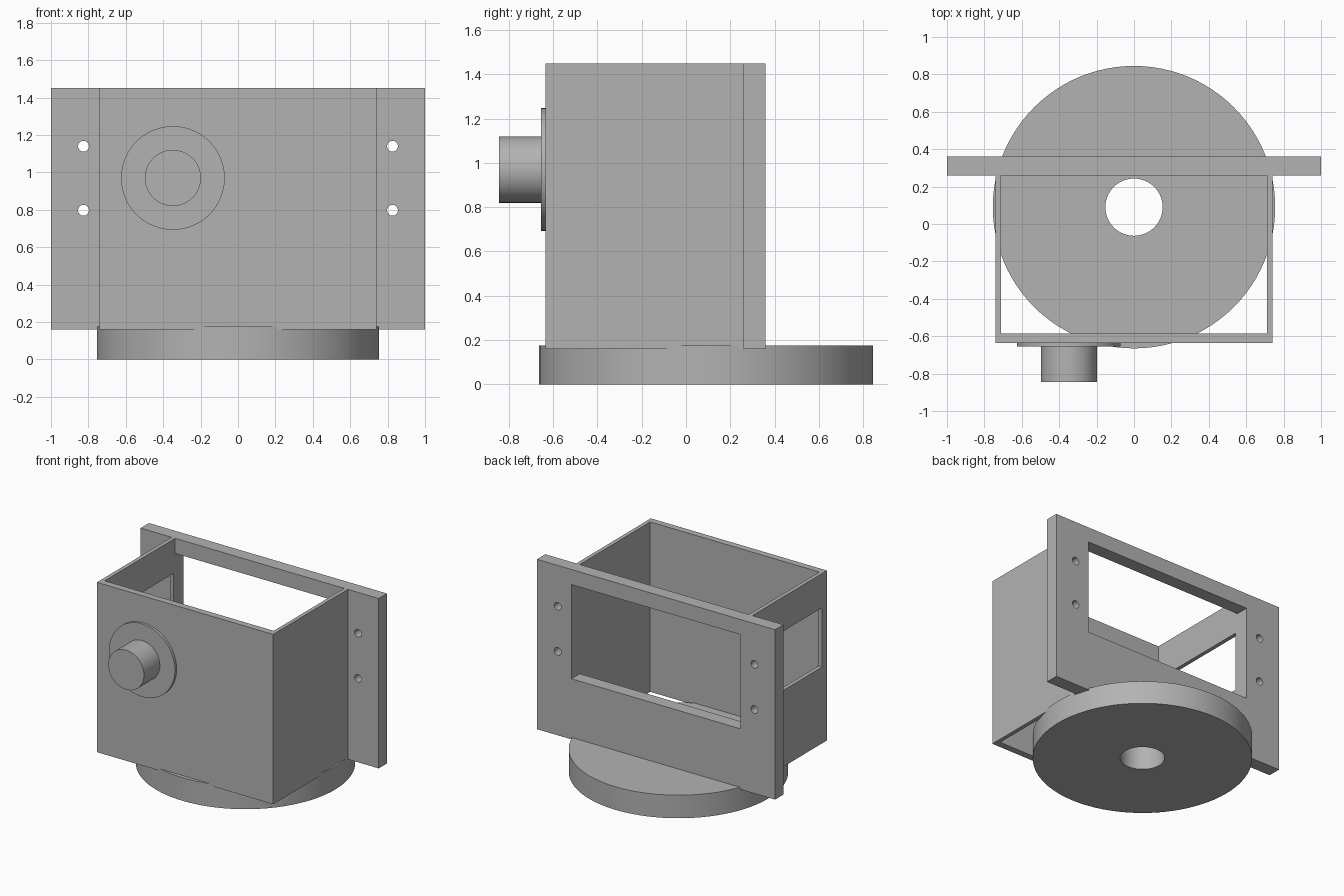
import bpy
from math import radians

if "Cube" in bpy.data.objects:
    bpy.data.objects.remove(bpy.data.objects["Cube"], do_unlink=True)

grey = bpy.data.materials.new("plain grey")
grey.use_nodes = True
grey.diffuse_color = (0.45, 0.45, 0.45, 1)
grey.node_tree.nodes["Principled BSDF"].inputs["Base Color"].default_value = grey.diffuse_color


def box(name, low, high):
    """Box between two opposite corners."""
    bpy.ops.mesh.primitive_cube_add(size=1, location=[(a + b) / 2 for a, b in zip(low, high)])
    ob = bpy.context.object
    ob.name = name
    ob.scale = [b - a for a, b in zip(low, high)]
    bpy.ops.object.transform_apply(location=False, rotation=False, scale=True)
    ob.data.materials.append(grey)
    return ob


def cylinder(name, centre, radius, depth, along_y=False, sides=96):
    bpy.ops.mesh.primitive_cylinder_add(
        vertices=sides, radius=radius, depth=depth, location=centre,
        rotation=(radians(90) if along_y else 0, 0, 0))
    ob = bpy.context.object
    ob.name = name
    ob.data.materials.append(grey)
    return ob


def cut(target, cutter):
    """Subtract the cutter from the target and discard it."""
    mod = target.modifiers.new("opening", 'BOOLEAN')
    mod.operation = 'DIFFERENCE'
    mod.solver = 'EXACT'
    mod.object = cutter
    bpy.ops.object.select_all(action='DESELECT')
    bpy.context.view_layer.objects.active = target
    target.select_set(True)
    bpy.ops.object.modifier_apply(modifier=mod.name)
    bpy.data.objects.remove(cutter, do_unlink=True)


def smooth(ob):
    bpy.ops.object.select_all(action='DESELECT')
    bpy.context.view_layer.objects.active = ob
    ob.select_set(True)
    bpy.ops.object.shade_smooth_by_angle(angle=radians(30))


BOTTOM, TOP = 0.16, 1.45
FRONT, BACK = -0.635, 0.26
OUTER, INNER = 0.74, 0.71

# Round base with a centre bore
base = cylinder("round_base", (0, 0.09, 0.0875), 0.755, 0.175)
cut(base, cylinder("bore_cutter", (0, 0.09, 0.0875), 0.153, 1))
smooth(base)

# Housing: open at top and bottom, thicker front wall
housing = box("housing", (-OUTER, FRONT, BOTTOM), (OUTER, BACK, TOP))
cut(housing, box("cavity_cutter", (-INNER, -0.585, 0), (INNER, 1, 2)))
cut(housing, box("side_window_cutter", (-0.9, -0.575, 0.74), (-0.6, 0.24, 1.19)))

# Mounting plate with a wide window and four screw holes
plate = box("mounting_plate", (-1, BACK, BOTTOM), (1, 0.36, TOP))
cut(plate, box("plate_window_cutter", (-INNER, 0, 0.62), (INNER, 1, 1.335)))
for x in (-0.826, 0.826):
    for z in (0.797, 1.14):
        cut(plate, cylinder("screw_cutter", (x, 0.31, z), 0.029, 0.5, True, 32))
smooth(plate)

# Knob on its flange
flange = cylinder("knob_flange", (-0.348, -0.645, 0.97), 0.277, 0.02, True)
knob = cylinder("knob", (-0.348, -0.75, 0.97), 0.15, 0.19, True)
smooth(flange)
smooth(knob)
